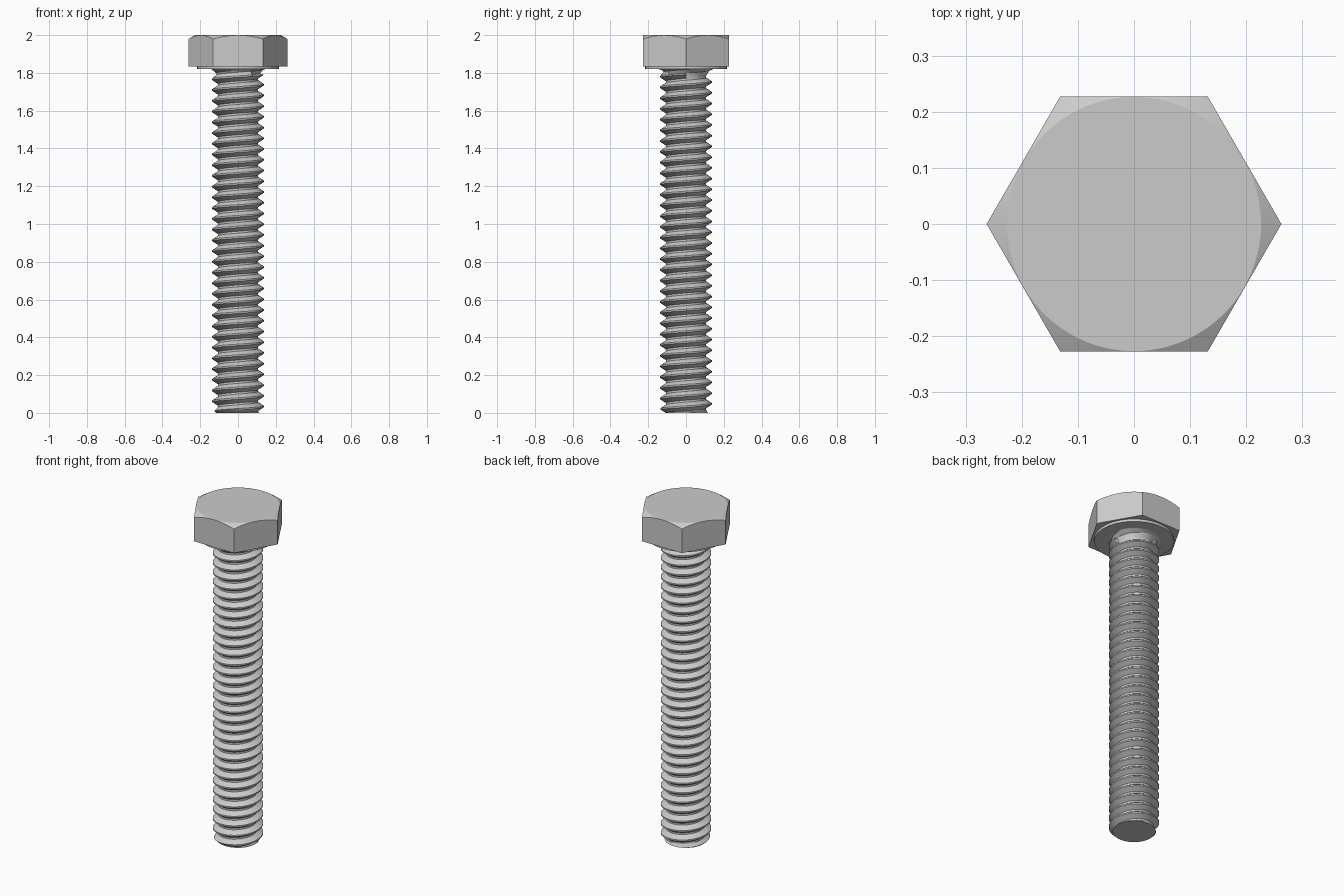
import bpy, math

if "Cube" in bpy.data.objects:
    bpy.data.objects.remove(bpy.data.objects["Cube"])

N = 96                       # segments around the axis
TOP, HEAD_Z, SHANK_TOP = 2.0, 1.835, 1.82
APOTHEM = 0.2275             # half the width across flats
PITCH, CREST, ROOT = 0.0568, 0.1365, 0.107


def add_mesh(name, rings, cap_start=True, cap_end=True):
    """Skin a list of N-point rings into a closed object."""
    verts = [p for ring in rings for p in ring]
    faces = []
    for k in range(len(rings) - 1):
        for i in range(N):
            j = (i + 1) % N
            faces.append((k*N + i, k*N + j, (k+1)*N + j, (k+1)*N + i))
    if cap_start:
        faces.append(tuple(reversed(range(N))))
    if cap_end:
        faces.append(tuple(range((len(rings)-1)*N, len(rings)*N)))
    mesh = bpy.data.meshes.new(name)
    mesh.from_pydata(verts, [], faces)
    obj = bpy.data.objects.new(name, mesh)
    bpy.context.collection.objects.link(obj)
    bpy.context.view_layer.objects.active = obj
    obj.select_set(True)
    bpy.ops.object.shade_smooth_by_angle(angle=math.radians(25))
    obj.select_set(False)
    return obj


def polar(r, a, z):
    return (r * math.cos(a), r * math.sin(a), z)


angles = [2 * math.pi * i / N for i in range(N)]


# Hexagonal head with a 30 degree conical chamfer on top
def hex_radius(a):
    return APOTHEM / math.cos(a % (math.pi / 3) - math.pi / 6)


disc = APOTHEM - 0.001
slope = math.tan(math.radians(30))
add_mesh("hex_head", [
    [polar(hex_radius(a), a, HEAD_Z) for a in angles],
    [polar(hex_radius(a), a, TOP - (hex_radius(a) - disc) * slope) for a in angles],
    [polar(disc, a, TOP) for a in angles],
])

# Washer face under the head
add_mesh("washer_face", [
    [polar(0.216, a, SHANK_TOP) for a in angles],
    [polar(0.216, a, HEAD_Z + 0.004) for a in angles],
])

# Threaded shank: one continuous right-handed helical surface
profile = [(0.0, ROOT), (0.18, ROOT), (0.52, CREST), (0.66, CREST)]


def shank_point(z, r, a):
    z = min(max(z, 0.0), SHANK_TOP)
    r = min(r, 0.116 + z)                        # chamfered tip
    d = SHANK_TOP - z
    if d < 0.03:                                 # fillet into the head
        fillet = 0.145 - math.sqrt(max(0.0, 0.03**2 - (0.03 - d)**2))
        r = min(max(ROOT, fillet), 0.145)
    return polar(r, a, z)


rings = []
for turn in range(-2, int(SHANK_TOP / PITCH) + 2):
    for frac, r in profile:
        rings.append([shank_point(PITCH * (turn + frac + a / (2*math.pi)), r, a)
                      for a in angles])

# Advance one turn across the seam so the helix joins itself
L = len(profile)
verts = [p for ring in rings for p in ring]
faces = []
for k in range(len(rings) - 1):
    for i in range(N):
        if i < N - 1:
            faces.append((k*N + i, k*N + i+1, (k+1)*N + i+1, (k+1)*N + i))
        elif k + 1 + L < len(rings):
            faces.append((k*N + i, (k+L)*N, (k+1+L)*N, (k+1)*N + i))
mesh = bpy.data.meshes.new("threaded_shank")
mesh.from_pydata(verts, [], faces)
mesh.validate()
shank = bpy.data.objects.new("threaded_shank", mesh)
bpy.context.collection.objects.link(shank)
bpy.context.view_layer.objects.active = shank
shank.select_set(True)
bpy.ops.object.shade_smooth_by_angle(angle=math.radians(25))
shank.select_set(False)

# Flat end of the shank
add_mesh("shank_tip", [
    [polar(0.113, a, 0.0) for a in angles],
    [polar(0.104, a, 0.012) for a in angles],
])
